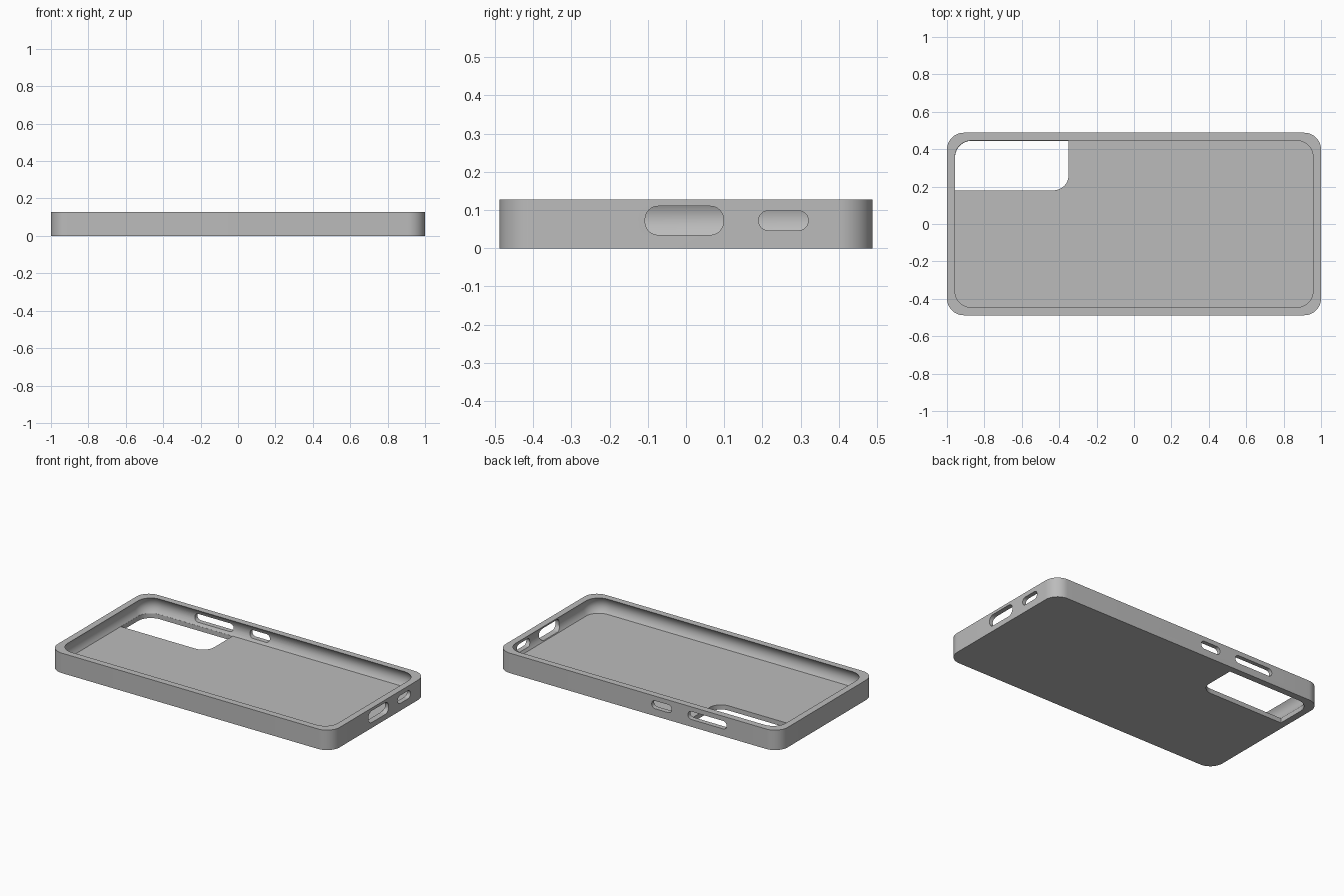
import bpy, bmesh, math

if "Cube" in bpy.data.objects:
    bpy.data.objects.remove(bpy.data.objects["Cube"])

HALF_X, HALF_Y, HEIGHT = 1.0, 0.488, 0.128
FLOOR, LIP, RADIUS, BULGE = 0.03, 0.042, 0.09, 0.018

grey = bpy.data.materials.new("soft_grey")
grey.use_nodes = True
colour = (0.5, 0.5, 0.5, 1)
grey.diffuse_color = colour
grey.node_tree.nodes["Principled BSDF"].inputs["Base Color"].default_value = colour


def outline(x0, x1, y0, y1, radii, steps=12):
    """Rectangle with a radius per corner, anticlockwise from the top right."""
    corners = [(x1, y1, -1, -1), (x0, y1, 1, -1), (x0, y0, 1, 1), (x1, y0, -1, 1)]
    points = []
    for i, ((x, y, sx, sy), r) in enumerate(zip(corners, radii)):
        if r == 0:
            points.append((x, y))
            continue
        for k in range(steps + 1):
            a = math.pi / 2 * (i + k / steps)
            points.append((x + sx * r + r * math.cos(a), y + sy * r + r * math.sin(a)))
    return points


def loft(name, rings):
    """Skin a stack of equal rings and cap both ends."""
    bm = bmesh.new()
    loops = [[bm.verts.new(p) for p in ring] for ring in rings]
    for a, b in zip(loops, loops[1:]):
        for i in range(len(a)):
            j = (i + 1) % len(a)
            bm.faces.new((a[i], a[j], b[j], b[i]))
    bm.faces.new(loops[0][::-1])
    bm.faces.new(loops[-1])
    bmesh.ops.recalc_face_normals(bm, faces=bm.faces)
    mesh = bpy.data.meshes.new(name)
    bm.to_mesh(mesh)
    bm.free()
    mesh.materials.append(grey)
    obj = bpy.data.objects.new(name, mesh)
    bpy.context.collection.objects.link(obj)
    return obj


def ring(inset, radius, z):
    hx, hy = HALF_X - inset, HALF_Y - inset
    return [(x, y, z) for x, y in outline(-hx, hx, -hy, hy, [radius] * 4)]


# Tray: outer wall, flat lip, then a hollowed inner wall down to the floor
rings = [ring(0, RADIUS, 0), ring(0, RADIUS, HEIGHT)]
ARC = 12
for k in range(ARC + 1):
    t = k / ARC
    out = BULGE * (1 - (2 * t - 1) ** 2)
    rings.append(ring(LIP - out, RADIUS + out, HEIGHT + (FLOOR - HEIGHT) * t))
case = loft("phone_case", rings)

cutters = []

# Camera window through the floor, following the inner corner
e = LIP + 0.001
window = outline(-HALF_X + e, -0.35, 0.18, HALF_Y - e, [0, RADIUS, 0, 0.08])
cutters.append(loft("camera_window_cutter",
                    [[(x, y, z) for x, y in window] for z in (-0.05, 0.05)]))


def slot(name, start, end, low, high, radius, on_end):
    """Rounded slot through the +x end wall or the +y side wall."""
    shape = outline(start, end, low, high, [radius] * 4, 8)
    if on_end:
        layers = [[(d, u, z) for u, z in shape] for d in (0.9, 1.1)]
    else:
        layers = [[(u, d, z) for u, z in shape] for d in (0.4, 0.6)]
    cutters.append(loft(name, layers))


# Ports in the end wall and button openings in the side wall
slot("charging_port_cutter", -0.107, 0.098, 0.035, 0.11, 0.034, True)
slot("audio_port_cutter", 0.19, 0.32, 0.047, 0.098, 0.025, True)
slot("volume_button_cutter", -0.63, -0.355, 0.047, 0.098, 0.025, False)
slot("power_button_cutter", -0.24, -0.098, 0.047, 0.098, 0.025, False)

bpy.context.view_layer.objects.active = case
for cutter in cutters:
    mod = case.modifiers.new(cutter.name, "BOOLEAN")
    mod.operation, mod.solver, mod.object = "DIFFERENCE", "EXACT", cutter
    bpy.ops.object.modifier_apply(modifier=mod.name)
    bpy.data.objects.remove(cutter)

bpy.ops.object.select_all(action="DESELECT")
case.select_set(True)
bpy.ops.object.shade_smooth_by_angle(angle=math.radians(30))
